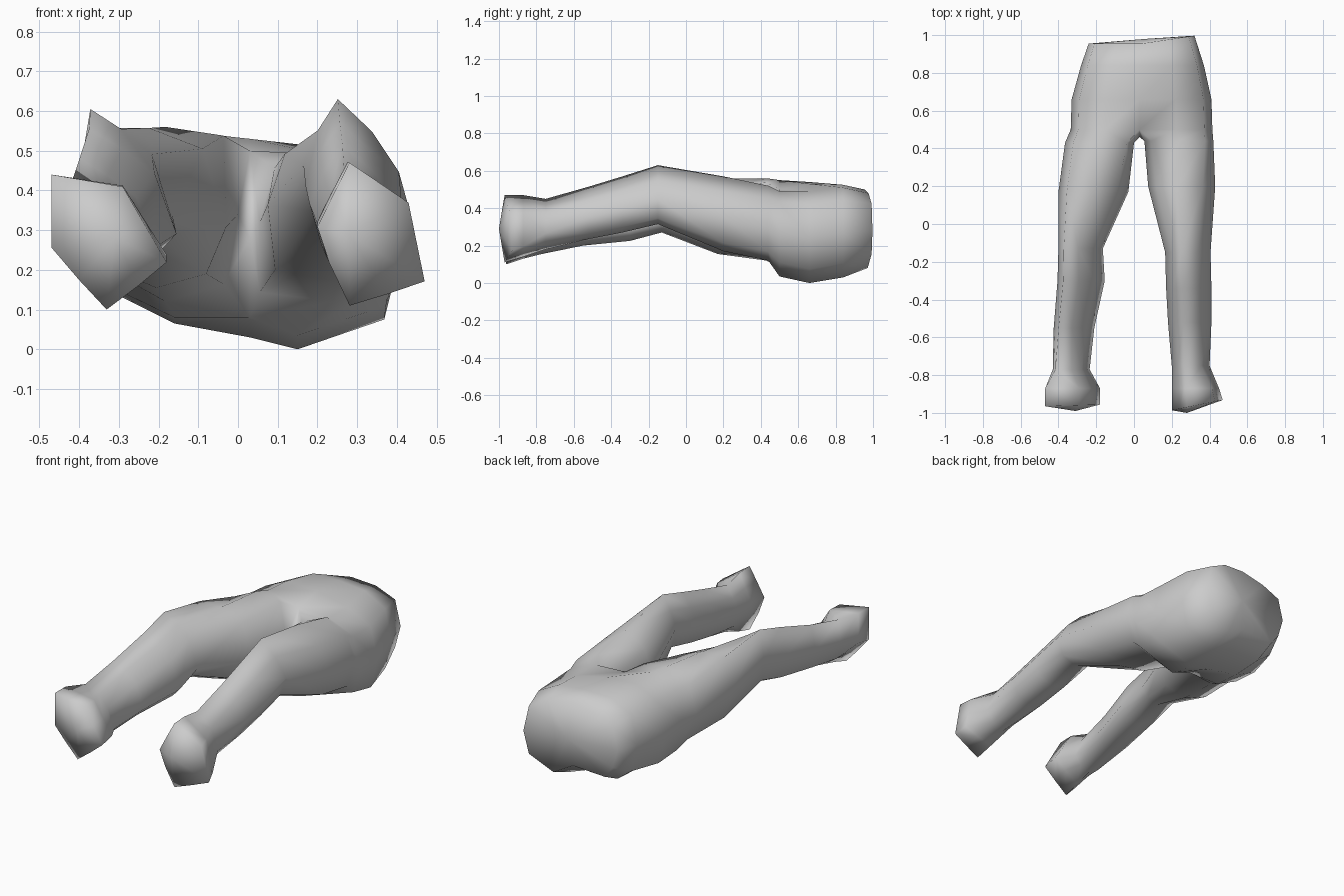
import bpy, bmesh

bm = bmesh.new()

# Unit outlines (inner to outer, bottom to top), starting at the inner side and going over the top
FOOT_L = [(0, .35), (.19, .63), (.38, .91), (1, 1), (1, .46), (.76, .22), (.52, 0), (.24, .18)]
FOOT_R = [(0, .55), (.15, .78), (.3, 1), (.85, .72), (1, .17), (.65, .08), (.3, 0), (.11, .3)]
KNEE_L = [(0, .2), (.22, .66), (.55, .85), (.88, 1), (1, .5), (.92, .15), (.45, 0), (.17, .06)]
KNEE_R = [(0, .47), (.15, .75), (.36, 1), (.72, .74), (1, .42), (.87, .1), (.5, 0), (.13, .1)]
THIGH_L = [(0, .5), (.1, .95), (.5, 1), (.88, .85), (1, .5), (.85, .14), (.5, 0), (.1, .1)]
THIGH_R = [(0, .5), (.1, .84), (.5, 1), (.88, .83), (1, .5), (.88, .12), (.5, 0), (.0, .06)]


def bridge(a, b):
    n = len(a)
    for i in range(n):
        j = (i + 1) % n
        bm.faces.new((a[i], a[j], b[j], b[i]))


def cap(ring, tip):
    v = bm.verts.new(tip)
    for i in range(len(ring)):
        bm.faces.new((ring[i], ring[(i + 1) % len(ring)], v))


def leg(shapes, rows, tip, slant):
    """Loft from foot to thigh; returns the open thigh ring."""
    prev = None
    for n, (y, s, xi, xo, zt, zb) in enumerate(rows):
        a, b = shapes[int(s)], shapes[min(int(s) + 1, 2)]
        f = s - int(s)
        k = slant if n == 0 else 0
        ring = []
        for p, q in zip(a, b):
            x = xi + (xo - xi) * (p[0] + f * (q[0] - p[0]))
            z = zb + (zt - zb) * (p[1] + f * (q[1] - p[1]))
            ring.append(bm.verts.new((x, y + k * (x - tip[0]), z)))
        if prev:
            bridge(prev, ring)
        else:
            cap(ring, tip)
        prev = ring
    return prev


# Legs: y, outline (0 foot, 1 knee, 2 thigh), inner x, outer x, top z, bottom z
left_thigh = leg((FOOT_L, KNEE_L, THIGH_L), [
    (-0.96, 0, -0.18, -0.47, 0.44, 0.10),
    (-0.87, 0, -0.18, -0.47, 0.44, 0.13),
    (-0.77, 0.6, -0.235, -0.43, 0.43, 0.155),
    (-0.55, 1, -0.21, -0.425, 0.48, 0.20),
    (-0.30, 1, -0.155, -0.405, 0.555, 0.225),
    (-0.13, 1, -0.165, -0.40, 0.605, 0.27),
    (0.17, 1.5, -0.03, -0.40, 0.59, 0.155),
    (0.43, 2, 0.0, -0.365, 0.56, 0.12)], (-0.31, -0.99, 0.28), 0.03)
right_thigh = leg((FOOT_R, KNEE_R, THIGH_R), [
    (-0.97, 0, 0.20, 0.47, 0.47, 0.11),
    (-0.87, 0, 0.20, 0.45, 0.47, 0.14),
    (-0.75, 0.6, 0.20, 0.40, 0.45, 0.18),
    (-0.52, 1, 0.18, 0.41, 0.515, 0.235),
    (-0.34, 1, 0.17, 0.41, 0.57, 0.27),
    (-0.15, 1, 0.165, 0.405, 0.63, 0.315),
    (0.20, 1.6, 0.075, 0.43, 0.57, 0.17),
    (0.44, 2, 0.055, 0.42, 0.52, 0.12)], (0.28, -1.0, 0.29), 0.2)


def half(xm, xo, zt, zb, bx, zc):
    """Five outline points of one side of the pelvis, top to bottom."""
    cx, cz = (xm + xo) / 2, (zt + zb) / 2
    w, h = xo - cx, (zt - zb) / 2
    return [(cx, zt), (cx + 0.78 * w, cz + 0.72 * h), (xo, cz),
            (cx + 0.78 * w, zb + zc), (bx, zb)]


# Pelvis: y, left x, middle x, right x, top z (l, m, r), bottom z (l, m, r)
prev = None
for y, xl, xm, xr, tl, tm, tr, bl, b_m, br in [
        (0.50, -0.335, 0.03, 0.415, 0.55, 0.50, 0.49, 0.08, 0.08, 0.035),
        (0.66, -0.33, 0.03, 0.41, 0.54, 0.53, 0.49, 0.065, 0.03, 0.0),
        (0.84, -0.28, 0.04, 0.37, 0.52, 0.525, 0.51, 0.075, 0.07, 0.03),
        (0.955, -0.24, 0.04, 0.32, 0.47, 0.50, 0.48, 0.13, 0.14, 0.08)]:
    def vert(x, z):
        dy = 0.15 * max(0, x - 0.04) if y > 0.9 else 0
        return bm.verts.new((x, y + dy, z))

    left = [vert(*p) for p in half(xm, xl, tl, bl, -0.16, 0.065)]
    right = [vert(*p) for p in half(xm, xr, tr, br, 0.15, 0.075)]
    top, bottom = vert(xm, tm), vert(xm, b_m)
    ring = [top] + right + [bottom] + left[::-1]
    if prev:
        bridge(prev, ring)
    else:
        # Crotch: both thighs meet at a shared middle point
        crotch = bm.verts.new((0.03, 0.46, 0.28))
        bridge(left_thigh, [crotch, top] + left + [bottom])
        bridge(right_thigh, [crotch, top] + right + [bottom])
    prev = ring
cap(prev, (0.06, 0.98, 0.30))

bmesh.ops.recalc_face_normals(bm, faces=bm.faces)
mesh = bpy.data.meshes.new("legs_and_pelvis")
bm.to_mesh(mesh)
bm.free()
mesh.shade_smooth()
obj = bpy.data.objects.new("legs_and_pelvis", mesh)
bpy.context.collection.objects.link(obj)
